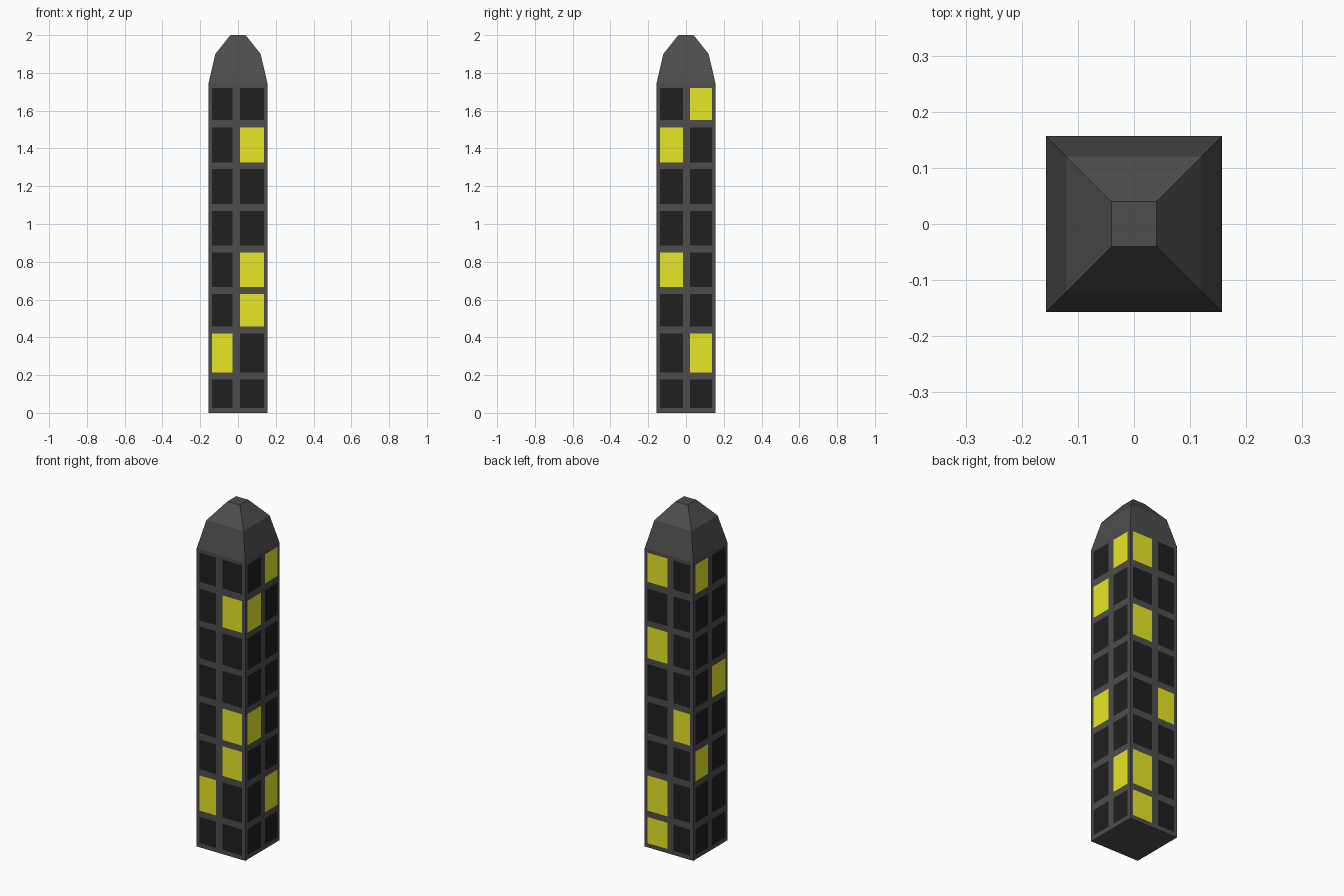
import bpy
import bmesh
from math import radians
from mathutils import Matrix

if "Cube" in bpy.data.objects:
    bpy.data.objects.remove(bpy.data.objects["Cube"])

HALF = 0.157


def material(name, rgb):
    m = bpy.data.materials.new(name)
    m.diffuse_color = (*rgb, 1)
    m.use_nodes = True
    m.node_tree.nodes["Principled BSDF"].inputs["Base Color"].default_value = m.diffuse_color
    return m


WALL = material("dark_grey", (0.075, 0.075, 0.075))
DARK = material("unlit_glass", (0.014, 0.014, 0.014))
LIT = material("lit_glass", (0.8, 0.8, 0.02))


def add_object(name, bm, mats):
    mesh = bpy.data.meshes.new(name)
    bm.to_mesh(mesh)
    bm.free()
    for m in mats:
        mesh.materials.append(m)
    ob = bpy.data.objects.new(name, mesh)
    bpy.context.collection.objects.link(ob)
    return ob


def square_loft(name, sections, mats):
    """Closed solid through square sections given as (half width, z)."""
    bm = bmesh.new()
    rings = [[bm.verts.new((sx * h, sy * h, z))
              for sx, sy in ((-1, -1), (1, -1), (1, 1), (-1, 1))]
             for h, z in sections]
    for a, b in zip(rings, rings[1:]):
        for i in range(4):
            j = (i + 1) % 4
            bm.faces.new((a[i], a[j], b[j], b[i]))
    bm.faces.new(rings[0][::-1])
    bm.faces.new(rings[-1])
    return add_object(name, bm, mats)


# Tower shaft with its two-step tapered roof
square_loft("tower", [(HALF, 0), (HALF, 1.74), (0.12, 1.90), (0.04, 2.0)], [WALL])

# Window grid: rows in z, columns along x (front/back) or y (sides)
ROWS = [(0.025, 0.178), (0.215, 0.42), (0.457, 0.63), (0.667, 0.85),
        (0.887, 1.07), (1.105, 1.29), (1.325, 1.51), (1.55, 1.72)]
X_COLS = [(-0.138, -0.03), (0.01, 0.138)]
Y_COLS = [(-0.138, -0.015), (0.022, 0.138)]


def mirrored(cols):
    return [(-b, -a) for a, b in reversed(cols)]


# Per side: turn about z, columns left to right seen from outside, lit (row, column)
SIDES = {
    "front": (0, X_COLS, {(1, 0), (2, 1), (3, 1), (6, 1)}),
    "right": (90, Y_COLS, {(1, 1), (3, 0), (6, 0), (7, 1)}),
    "back": (180, mirrored(X_COLS), {(0, 0), (1, 0), (3, 1), (5, 0), (7, 0)}),
    "left": (270, mirrored(Y_COLS), {(2, 0), (4, 1), (7, 0)}),
}

# Flush window panes on all four walls
for side, (angle, cols, lit) in SIDES.items():
    bm = bmesh.new()
    y = -HALF - 0.001
    for r, (z0, z1) in enumerate(ROWS):
        for c, (x0, x1) in enumerate(cols):
            pane = bm.faces.new([bm.verts.new(p) for p in (
                (x0, y, z0), (x1, y, z0), (x1, y, z1), (x0, y, z1))])
            pane.material_index = int((r, c) in lit)
    bm.transform(Matrix.Rotation(radians(angle), 4, 'Z'))
    add_object(side + "_windows", bm, [DARK, LIT])
